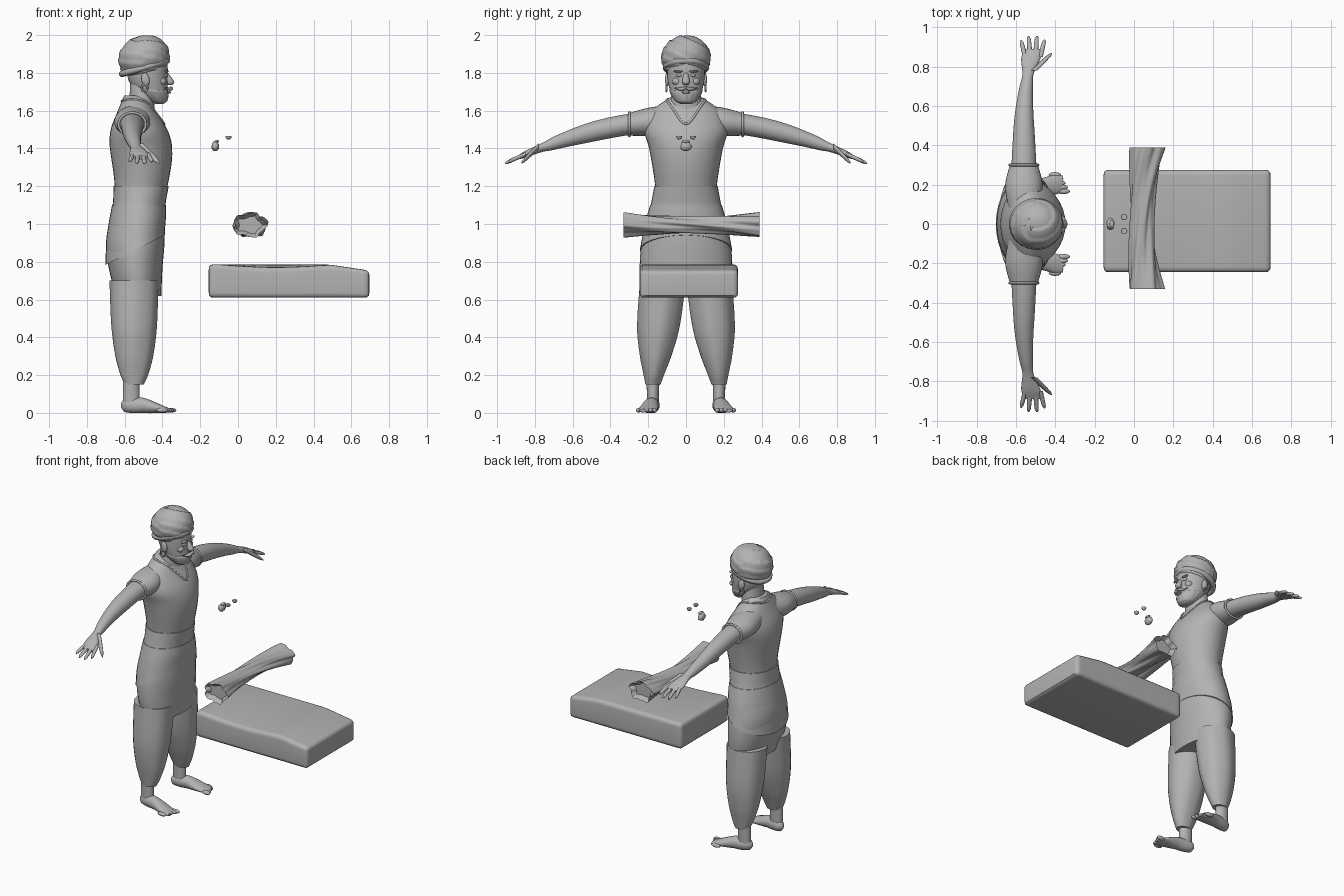
import bpy, bmesh
from math import sin, cos, pi, radians
from mathutils import Vector, Matrix

if "Cube" in bpy.data.objects:
    bpy.data.objects.remove(bpy.data.objects["Cube"])

clay = bpy.data.materials.new("clay_grey")
clay.use_nodes = True
clay.diffuse_color = (0.45, 0.45, 0.45, 1)
clay.node_tree.nodes["Principled BSDF"].inputs["Base Color"].default_value = clay.diffuse_color
SIDES = (("left", 1), ("right", -1))


def finish(name, bm, angle=50):
    bmesh.ops.recalc_face_normals(bm, faces=bm.faces)
    mesh = bpy.data.meshes.new(name)
    bm.to_mesh(mesh)
    bm.free()
    mesh.materials.append(clay)
    part = bpy.data.objects.new(name, mesh)
    bpy.context.collection.objects.link(part)
    bpy.ops.object.select_all(action='DESELECT')
    part.select_set(True)
    bpy.context.view_layer.objects.active = part
    bpy.ops.object.shade_smooth_by_angle(angle=radians(angle))
    return part


def smooth_stations(stations, steps):
    """Fill in between the stations with cubic curves."""
    points = [Vector(station) for station in stations]
    last = len(points) - 1

    def slope(i):
        before, after = points[max(i - 1, 0)], points[min(i + 1, last)]
        return (after - before) / (after.x - before.x)

    path = []
    for i in range(last):
        start, end = points[i], points[i + 1]
        span = end.x - start.x
        leave, arrive = slope(i) * span, slope(i + 1) * span
        for step in range(steps):
            t = step / steps
            ease = t * t * (3 - 2 * t)
            path.append(start.lerp(end, ease) + leave * t * (1 - t) ** 2 - arrive * t * t * (1 - t))
    return path + [points[last]]


def loft(name, axis, stations, centre, side=1, sides=32, folds=0, depth=0, twist=0,
         warp=None, hollow=False):
    """Oval rings (position, radius, radius) along an axis; centre(position) gives the middle."""
    place = {'x': lambda t, u, v: (t, side * u, v),
             'y': lambda t, u, v: (u, side * t, v),
             'z': lambda t, u, v: (u, side * v, t)}[axis]
    bm = bmesh.new()
    path = smooth_stations(stations, steps=6)
    rings = []
    for i, (t, wide, deep) in enumerate(path):
        u, v = centre(t)
        turn = twist * i / len(path)
        ring = []
        for k in range(sides):
            a = 2 * pi * k / sides
            swell = 1 + depth * (cos(folds * a + turn) + cos((2 * folds + 1) * a + turn) / 3)
            ring.append(bm.verts.new(place(t, u + wide * swell * cos(a), v + deep * swell * sin(a))))
        rings.append(ring)
    for lower, upper in zip(rings, rings[1:]):
        for k in range(sides):
            bm.faces.new((lower[k - 1], lower[k], upper[k], upper[k - 1]))
    caps = [bm.faces.new(rings[0]), bm.faces.new(rings[-1])]
    if hollow:
        bmesh.ops.recalc_face_normals(bm, faces=bm.faces)
        bmesh.ops.inset_individual(bm, faces=caps, thickness=0.02, depth=-0.03)
    if warp:
        for vert in bm.verts:
            vert.co = warp(vert.co)
    return finish(name, bm)


def ball(name, location, size, tilt=0, shape=None, segments=16):
    bm = bmesh.new()
    bmesh.ops.create_uvsphere(bm, u_segments=segments, v_segments=segments // 2, radius=1)
    if shape:
        for vert in bm.verts:
            vert.co = shape(vert.co)
    bm.transform(Matrix.Translation(location) @ Matrix.Rotation(tilt, 4, 'Y')
                 @ Matrix.Diagonal(size).to_4x4())
    return finish(name, bm)


def cord(name, points, thickness):
    """Closed round cord through the points."""
    curve = bpy.data.curves.new(name, 'CURVE')
    curve.dimensions = '3D'
    curve.bevel_depth = thickness
    curve.bevel_resolution = 2
    spline = curve.splines.new('POLY')
    spline.points.add(len(points) - 1)
    for point, position in zip(spline.points, points):
        point.co = (*position, 1)
    spline.use_cyclic_u = True
    helper = bpy.data.objects.new(name, curve)
    mesh = bpy.data.meshes.new_from_object(helper)
    bpy.data.objects.remove(helper)
    bm = bmesh.new()
    bm.from_mesh(mesh)
    bpy.data.meshes.remove(mesh)
    return finish(name, bm)


def circle(count):
    return [(cos(2 * pi * k / count), sin(2 * pi * k / count)) for k in range(count)]


# Centre lines of the body
def spine(z):
    return -0.527 + 0.018 * cos((z - 1.3) * 7), 0


def leg_line(z):
    return -0.55, 0.19 - z / 10


def foot_line(x):
    return 0.26 + 0.15 * x, 0.04 - max(x + 0.5, 0) / 5


def arm_line(y):
    return -0.56 + 0.3 * max(y - 0.5, 0) ** 2, 1.55 - y * y / 4


def face_line(z):
    return -0.48 + 2.4 * max(1.8 - z, 0) ** 2, 0


# Torso, neck, hips and waist wrap
torso = loft("torso", 'z', [(1.1, .13, .16), (1.2, .14, .163), (1.4, .165, .195), (1.5, .15, .22),
                            (1.6, .1, .18), (1.68, .06, .07)], spine)
loft("neck", 'z', [(1.58, .07, .09), (1.75, .06, .07)], lambda z: (-0.51, 0))
loft("trouser_seat", 'z', [(.62, .12, .23), (.75, .14, .245), (.9, .155, .235),
                           (1.1, .14, .187), (1.2, .146, .168)], spine)


def slant(co):
    fade = min(max(1.1 - co.z, 0) * 5, 1)
    return Vector((co.x, co.y, co.z + (co.x + 0.53) * fade / 2))


loft("waist_wrap", 'z', [(.87, .158, .245), (1, .155, .218), (1.1, .143, .19)], spine, warp=slant)

# Necklace lying on the chest
bpy.context.view_layer.update()
necklace = []
for c, s in circle(40):
    drop = max(c, 0) ** 2
    above = Vector((-0.52 + 0.08 * c + 0.06 * drop, (0.095 - 0.03 * drop) * s, 1.645 - 0.11 * drop))
    necklace.append(torso.closest_point_on_mesh(above)[1])
cord("necklace", necklace, 0.006)

for name, side in SIDES:
    # Trouser legs with soft folds
    loft(name + "_trouser_leg", 'z', [(.15, .05, .04), (.2, .073, .054), (.3, .1, .083),
                                      (.45, .12, .112), (.7, .13, .122)],
         leg_line, side, folds=7, depth=0.012, twist=2)
    # Ankles, feet and toes
    loft(name + "_ankle", 'z', [(.03, .045, .03), (.2, .043, .035)], lambda z: (-0.565, 0.175), side)
    loft(name + "_foot", 'x', [(-.62, .01, .01), (-.6, .03, .035), (-.5, .04, .04),
                               (-.4, .05, .02), (-.36, .04, .01)], foot_line, side)
    for i in range(5):
        ball(f"{name}_toe_{i}", (-0.358 - 0.011 * i, side * (0.166 + 0.021 * i), 0.014),
             (0.032, 0.014, 0.013))

    # Sleeve, bare arm and armband
    loft(name + "_sleeve", 'y', [(.08, .08, .08), (.2, .095, .075), (.3, .072, .06)], arm_line, side)
    loft(name + "_arm", 'y', [(.25, .066, .057), (.5, .052, .053), (.7, .034, .035), (.76, .028, .024),
                              (.85, .05, .018), (.89, .04, .01)], arm_line, side)
    x, z = arm_line(0.3)
    cord(name + "_armband", [(x + 0.072 * c, side * 0.3, z + 0.062 * s) for c, s in circle(32)], 0.007)

    # Fingers fan out, the thumb swings forward
    for i in range(4):
        reach = 0.935 + 0.025 * sin(i)
        loft(f"{name}_finger_{i}", 'y', [(.85, .012, .012), (reach - .015, .01, .01), (reach, .003, .004)],
             lambda y: (-0.515 + 0.026 * (i - 1.5) * (1 + 6 * (y - 0.85)), arm_line(y)[1]), side, sides=12)
    loft(name + "_thumb", 'y', [(.78, .018, .016), (.85, .014, .013), (.87, .004, .005)],
         lambda y: (y - 1.29, 2.16 - 0.96 * y), side, sides=12)

    # Ears, earrings, eyes, brows, cheeks and moustache halves
    ball(name + "_ear", (-.49, side * .1, 1.765), (.022, .012, .036), tilt=-0.2)
    cord(name + "_earring", [(-0.495 + 0.016 * c, side * 0.104, 1.72 + 0.018 * s) for c, s in circle(16)],
         0.005)
    ball(name + "_eye", (-.384, side * .036, 1.787), (.011, .016, .009))
    ball(name + "_eyebrow", (-.378, side * .04, 1.808), (.012, .026, .006))
    ball(name + "_cheek", (-.405, side * .048, 1.755), (.026, .026, .022))
    loft(name + "_moustache", 'y', [(0, .01, .006), (.02, .014, .01), (.06, .002, .002)],
         lambda y: (-0.355 - 9 * y * y, 1.722 - y / 2 + 8 * y * y), side, sides=12)

# Head, beard, lip and nose
loft("head", 'z', [(1.65, .04, .05), (1.7, .085, .083), (1.8, .108, .1), (1.9, .1, .09)], face_line)
loft("beard", 'z', [(1.636, .02, .03), (1.65, .05, .055), (1.7, .087, .086), (1.72, .07, .085)],
     face_line, sides=64, folds=16, depth=0.012)
ball("lower_lip", (-.366, 0, 1.697), (.012, .022, .007))
loft("nose", 'z', [(1.735, .01, .012), (1.75, .023, .02), (1.8, .01, .011)],
     lambda z: (-0.36 - 0.4 * max(z - 1.75, 0), 0), sides=16)


# Turban with overlapping diagonal folds
def wound(co):
    lean = 0.55 * co.y if co.x > 0 else -0.2 * co.y
    return co * (0.965 + 0.055 * ((2.2 * (co.z + lean + 0.3 * co.x) + 4) % 1))


ball("turban", (-.498, 0, 1.88), (.138, .131, .118), tilt=-0.3, shape=wound, segments=72)
cord("turban_brim", [(-0.495 + 0.118 * c, 0.106 * s, 1.83 + 0.035 * c) for c, s in circle(40)], 0.018)

# Twisted cloth roll with flared open ends
flare = [0.058 + 0.003 * k * k for k in range(-3, 4)]
loft("twisted_cloth", 'y', [(0.03 + 0.12 * k, r, 0.75 * r) for k, r in zip(range(-3, 4), flare)],
     lambda y: (0.04 + y * y / 5, 0.995), sides=72, folds=5, depth=0.1, twist=11, hollow=True)

# Cushion: rounded slab whose top falls away toward the far end
bm = bmesh.new()
bmesh.ops.create_cube(bm, size=1)
bm.transform(Matrix.Translation((.27, .015, .698)) @ Matrix.Diagonal((.85, .52, .176, 1)))
bmesh.ops.bevel(bm, geom=bm.edges[:], offset=0.028, segments=3, profile=0.6, affect='EDGES')
for k in range(16):
    bmesh.ops.bisect_plane(bm, geom=bm.verts[:] + bm.edges[:] + bm.faces[:],
                           plane_co=(k / 20 - 0.1, 0, 0), plane_no=(1, 0, 0))
for vert in bm.verts:
    x, y, z = vert.co
    height = min(max((z - 0.61) * 6, 0), 1)
    fall = min(max((x - 0.48) * 5, 0), 1)
    dip = max(sin(pi * (x + 0.1) / 0.6), 0) * (0.265 - y)
    vert.co.z -= height * 0.03 * (fall + dip)
finish("cushion", bm, angle=40)

# Floating pendant and studs
ball("pendant", (-.12, 0, 1.412), (.02, .031, .026),
     shape=lambda co: co * (1 + 0.12 * sin(7 * co.y + 3 * co.z) * cos(6 * co.z)))
ball("pendant_bead", (-.112, 0, 1.437), (.012, .022, .008))
for name, side in SIDES:
    ball(name + "_stud", (-.05, side * .036, 1.464), (.016, .016, .018),
         shape=lambda co: Vector((co.x, co.y, min(co.z, 0.1))))
